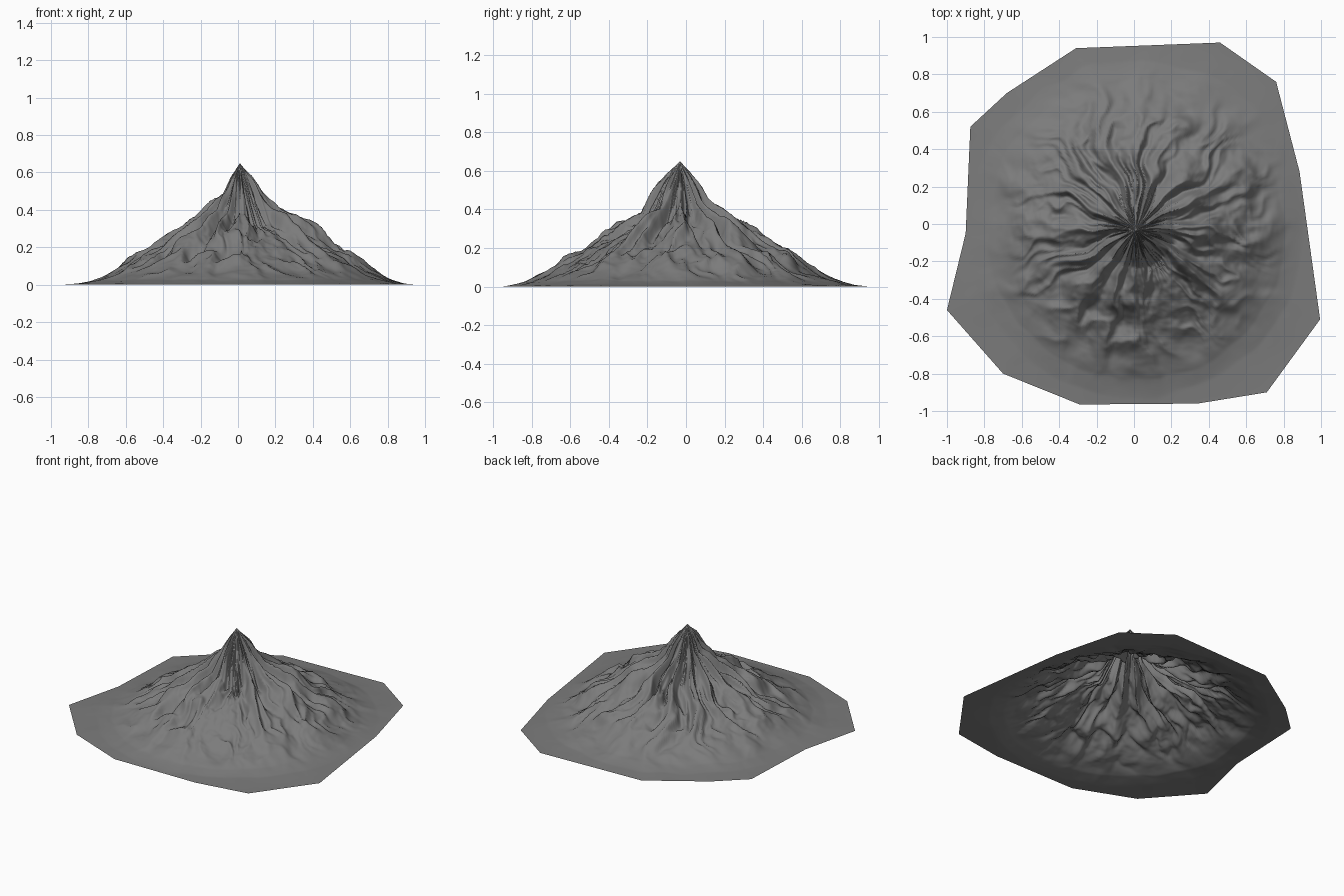
import bpy, bmesh
from math import sin, cos, atan2, pi, radians, exp, hypot
from mathutils import Vector, noise

if "Cube" in bpy.data.objects:
    bpy.data.objects.remove(bpy.data.objects["Cube"], do_unlink=True)

# Irregular foot of the mountain, counter-clockwise
OUTLINE = [(0.995, -0.51), (0.885, 0.28), (0.76, 0.76), (0.46, 0.97), (-0.31, 0.94),
           (-0.68, 0.70), (-0.875, 0.52), (-0.90, -0.05), (-1.0, -0.46), (-0.70, -0.80),
           (-0.29, -0.965), (0.34, -0.96), (0.71, -0.90)]
PEAK = Vector((0.01, -0.03))

# Ridge heights by distance from the peak: east, north, west, south
RADII = [0, .05, .1, .15, .2, .3, .4, .5, .6, .7, .8, .9, 1.1]
PROFILES = [
    [.65, .585, .53, .46, .40, .37, .31, .22, .16, .09, .04, .015, 0],
    [.65, .59, .52, .44, .41, .34, .28, .21, .16, .09, .045, .015, 0],
    [.65, .57, .46, .44, .39, .30, .25, .18, .12, .07, .025, .01, 0],
    [.65, .60, .55, .47, .37, .335, .27, .18, .13, .08, .035, .01, 0],
]
# Spur directions in degrees, with half widths
SPURS = [(0, 9), (27, 7), (48, 6), (68, 6), (87, 7), (106, 6), (135, 8), (157, 6),
         (180, 9), (205, 8), (230, 8), (252, 7), (272, 11), (325, 9)]
RINGS = 120


def smooth(t):
    t = max(0.0, min(1.0, t))
    return t * t * (3 - 2 * t)


def sample(profile, r):
    for i in range(len(RADII) - 1):
        if r <= RADII[i + 1]:
            t = (r - RADII[i]) / (RADII[i + 1] - RADII[i])
            return profile[i] + (profile[i + 1] - profile[i]) * t
    return 0.0


def angle_gap(a, b):
    return abs((a - b + pi) % (2 * pi) - pi)


def height(x, y, s):
    """Height of the slope, with s running from peak (0) to foot (1)."""
    dx, dy = x - PEAK.x, y - PEAK.y
    r = hypot(dx, dy)
    a = atan2(dy, dx) % (2 * pi)
    # blend the four slopes around the peak
    q = a / (pi / 2)
    k = int(q) % 4
    t = smooth(q - int(q))
    rr = max(0, r + 0.03 * smooth(r / 0.3) * noise.noise(Vector((x * 6, y * 6, 2))))
    z = sample(PROFILES[k], rr) * (1 - t) + sample(PROFILES[(k + 1) % 4], rr) * t
    # winding spurs with gullies between them
    wa = a + smooth(r / 0.3) * (0.20 * noise.noise(Vector((x * 4, y * 4, 7)))
                                + 0.07 * noise.noise(Vector((x * 11, y * 11, 3))))
    crest = max(exp(-(angle_gap(wa, radians(d)) / radians(w)) ** 2) for d, w in SPURS)
    z *= 1 - 0.24 * smooth(r / 0.22) * (1 - crest)
    # fine branching ribs running down the slope
    rib = abs(noise.noise(Vector((cos(wa) * 7, sin(wa) * 7, r * 5))))
    rough = noise.fractal(Vector((x * 9, y * 9, 5)), 0.9, 2.0, 4)
    mask = smooth(z / 0.16) * smooth(r / 0.12)
    z += mask * (0.022 - 0.075 * rib + 0.014 * rough)
    return max(0.0, z * (1 - s ** 10))


# Points around the foot, evenly spaced along each straight edge
rim = []
for i, p in enumerate(OUTLINE):
    a, b = Vector(p), Vector(OUTLINE[(i + 1) % len(OUTLINE)])
    n = max(2, round((b - a).length / 0.02))
    rim += [a.lerp(b, j / n) for j in range(n)]

# Mountain surface: rings shrinking from the foot to the peak
bm = bmesh.new()
tip = bm.verts.new((PEAK.x, PEAK.y, PROFILES[0][0]))
rings = []
for j in range(1, RINGS + 1):
    s = j / RINGS
    ring = []
    for p in rim:
        q = PEAK.lerp(p, s)
        ring.append(bm.verts.new((q.x, q.y, height(q.x, q.y, s))))
    rings.append(ring)
count = len(rim)
for i in range(count):
    n = (i + 1) % count
    bm.faces.new((tip, rings[0][i], rings[0][n]))
    for inner, outer in zip(rings, rings[1:]):
        bm.faces.new((inner[i], outer[i], outer[n], inner[n]))
for f in bm.faces:
    f.smooth = True
mesh = bpy.data.meshes.new("mountain")
bm.to_mesh(mesh)
bm.free()
mountain = bpy.data.objects.new("mountain", mesh)
bpy.context.collection.objects.link(mountain)

# Grey rock
rock = bpy.data.materials.new("grey rock")
rock.use_nodes = True
rock.diffuse_color = (0.2, 0.2, 0.2, 1)
rock.node_tree.nodes["Principled BSDF"].inputs["Base Color"].default_value = (0.2, 0.2, 0.2, 1)
mesh.materials.append(rock)
